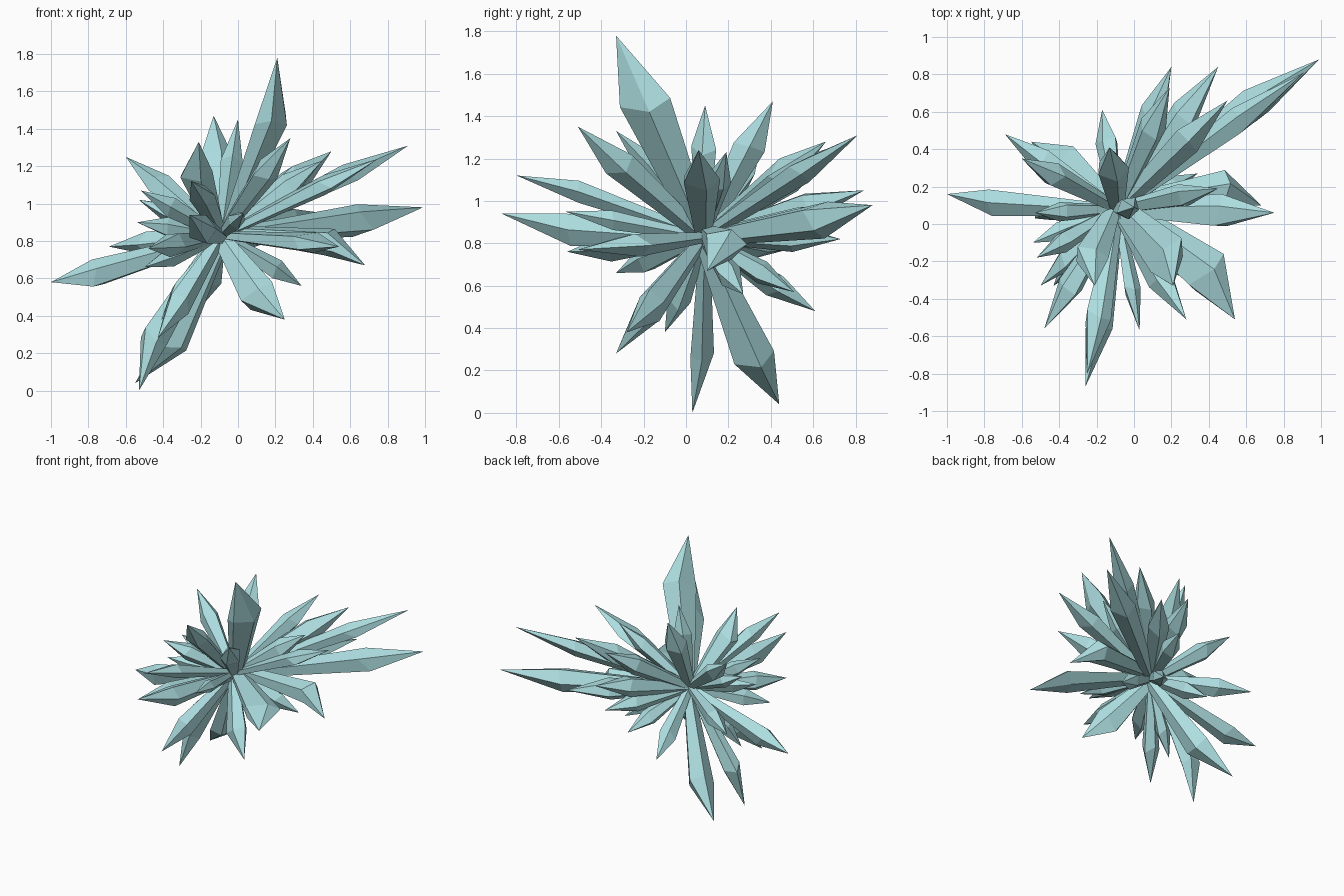
import bpy, bmesh, math, random
from mathutils import Vector

if "Cube" in bpy.data.objects:
    bpy.data.objects.remove(bpy.data.objects["Cube"])

random.seed(4)
CORE = Vector((-0.09, 0.08, 0.83))

mat = bpy.data.materials.new("pale_teal_crystal")
mat.diffuse_color = (0.42, 0.73, 0.75, 1)
mat.use_nodes = True
mat.node_tree.nodes["Principled BSDF"].inputs["Base Color"].default_value = mat.diffuse_color


# one faceted shard: narrow root, wide shoulder, sharp tip
# wide = direction of the broad side, a / b = half width and half thickness,
# shift = how far the shoulder leans off the straight axis
def shard(name, tip, wide=None, a=None, b=None, shift=(0, 0, 0), sides=5):
    axis = Vector(tip) - CORE
    length = axis.length
    n = axis.normalized()
    a = a or 0.03 + 0.055 * length
    b = b or a * 0.85
    turn = random.uniform(0, math.tau) if wide is None else 0
    u = Vector(wide) if wide else axis.orthogonal()
    u = (u - n * u.dot(n)).normalized()
    v = n.cross(u)
    bm = bmesh.new()
    rings = []
    for t, s in ((0.0, 0.45), (0.66, 1.05)):
        ring = []
        for i in range(sides):
            ang = turn + math.tau * i / sides
            wobble = 0.03 * math.sin(2 * ang) if t else 0
            lean = Vector(shift) if t else Vector(shift) * 0.3
            ring.append(bm.verts.new(CORE + axis * (t + wobble) + lean
                                     + (u * math.cos(ang) * a + v * math.sin(ang) * b) * s))
        rings.append(ring)
    point = bm.verts.new(tip)
    low, high = rings
    for i in range(sides):
        j = (i + 1) % sides
        bm.faces.new((low[i], low[j], high[j], high[i]))
        bm.faces.new((high[i], high[j], point))
    bm.faces.new(low[::-1])
    bmesh.ops.recalc_face_normals(bm, faces=bm.faces)
    mesh = bpy.data.meshes.new(name)
    bm.to_mesh(mesh)
    bm.free()
    mesh.materials.append(mat)
    bpy.context.collection.objects.link(bpy.data.objects.new(name, mesh))


# large shards with their own flattening and lean
X, Y, Z = (1, 0, 0), (0, 1, 0), (0, 0, 1)
shard("top_crystal_shard", (0.21, -0.33, 1.78), (0.4, 0.9, 0), 0.13, 0.07, (0.08, 0, 0))
shard("top_back_shard", (-0.13, 0.41, 1.47), X, 0.085, 0.075)
shard("back_right_long_shard", (0.91, 0.81, 1.31), (-1, 1, 0), 0.07, 0.055)
shard("back_right_low_long_shard", (0.99, 0.88, 0.98), (-1, 1, 0), 0.09, 0.085, (0.02, 0.03, -0.02))
shard("right_upper_shard", (0.75, 0.06, 1.24), Y, 0.09, 0.05)
shard("right_lower_shard", (0.68, 0.10, 0.67), Y, 0.10, 0.075, (0.07, 0.09, 0.07))
shard("right_front_shard", (0.54, -0.51, 0.77), (1, 1, 0), 0.13, 0.055, (0.06, 0.05, 0))
shard("front_lower_shard", (0.25, -0.28, 0.38), (0.6, 0, 0.8), 0.10, 0.06, (-0.03, 0, -0.02))
shard("left_long_shard", (-1.0, 0.16, 0.58), Z, 0.075, 0.07, (-0.07, -0.02, -0.04))
shard("bottom_shard", (-0.53, 0.03, 0.0), X, 0.075, 0.055, (-0.07, 0.03, 0))
shard("bottom_back_shard", (-0.55, 0.44, 0.04), Y, 0.10, 0.08, (0.05, 0, -0.05))
shard("front_long_shard", (-0.26, -0.87, 0.94), X, 0.075, 0.075, (0.01, 0, -0.04))
shard("front_upper_shard", (-0.25, -0.80, 1.12), X, 0.07, 0.05, (0, 0, 0.02))
shard("front_small_shard", (0.03, -0.57, 0.95), X, 0.045, 0.045)
shard("front_left_upper_shard", (-0.21, -0.33, 1.33), X, 0.09, 0.06, (-0.06, 0.02, 0))

# remaining shards, plain, given by their tips
UPPER = [(0.0, 0.09, 1.45), (0.28, -0.51, 1.35), (0.50, 0.66, 1.28), (0.19, 0.73, 1.27),
         (0.45, 0.19, 1.23), (-0.60, 0.35, 1.25), (-0.52, -0.18, 1.07)]
MIDDLE = [(0.20, 0.84, 1.05), (0.45, 0.84, 0.95), (0.19, 0.73, 0.82), (-0.48, -0.56, 0.76),
          (-0.53, 0.06, 1.02), (-0.54, -0.10, 0.90), (-0.69, 0.48, 0.77)]
LOWER = [(-0.50, -0.33, 0.66), (0.34, 0.27, 0.56), (0.15, 0.51, 0.57), (-0.17, 0.61, 0.48),
         (-0.43, -0.33, 0.28), (-0.41, -0.10, 0.38)]
for group, tips in (("upper", UPPER), ("middle", MIDDLE), ("lower", LOWER)):
    for k, tip in enumerate(tips, 1):
        shard(f"{group}_crystal_shard_{k}", tip)
